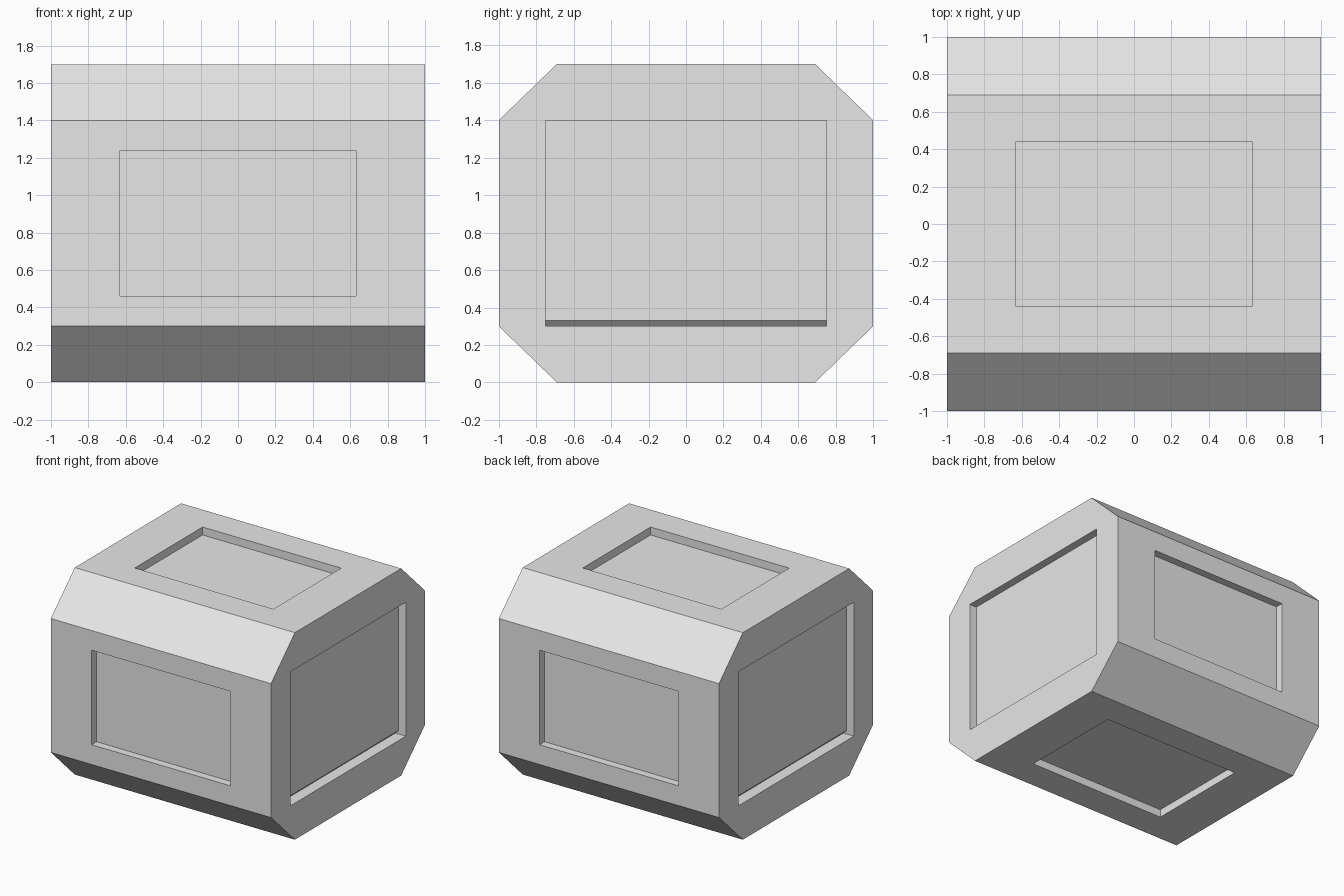
import bpy, bmesh
from mathutils import Vector

default = bpy.data.objects.get("Cube")
if default:
    bpy.data.objects.remove(default, do_unlink=True)

MID = 0.85      # height of the body's centre
DEPTH = 0.065   # depth of the recessed panels
GROOVE = 0.03   # extra slot along the foot of each end panel

# Half sizes of the panel for each facing axis (x, y, z)
PANELS = {
    0: (9, 0.75, 0.55),
    1: (0.63, 9, 0.388),
    2: (0.63, 0.44, 9),
}

grey = bpy.data.materials.new("light_grey")
grey.use_nodes = True
grey.diffuse_color = (0.8, 0.8, 0.8, 1)
grey.node_tree.nodes["Principled BSDF"].inputs["Base Color"].default_value = (0.8, 0.8, 0.8, 1)


def raise_copy(bm, face):
    """Extrude a face in place and return the new cap."""
    return bmesh.ops.extrude_discrete_faces(bm, faces=[face])["faces"][0]


def recess(bm, face, axis):
    """Cut a rectangular panel into a face."""
    normal = face.normal.copy()
    cap = raise_copy(bm, face)
    for v in cap.verts:
        v.co = Vector([max(-h, min(h, c)) for c, h in zip(v.co, PANELS[axis])])
    cap = raise_copy(bm, cap)
    bmesh.ops.translate(bm, verts=cap.verts[:], vec=-normal * DEPTH)
    if axis == 0:
        # Slanted groove along the bottom edge
        foot = -PANELS[0][2]
        bmesh.ops.bisect_plane(
            bm, geom=[cap] + cap.edges[:] + cap.verts[:],
            plane_co=(0, 0, foot + GROOVE), plane_no=(0, 0, 1))
        for v in bm.verts:
            if abs(v.co.z - foot) < 0.001 and abs(v.co.x - normal.x * (1 - DEPTH)) < 0.001:
                v.co.x -= normal.x * GROOVE


# Eight-sided prism body
bm = bmesh.new()
profile = [(-0.69, -0.85), (0.69, -0.85), (1, -0.55), (1, 0.55),
           (0.69, 0.85), (-0.69, 0.85), (-1, 0.55), (-1, -0.55)]
end = bm.faces.new([bm.verts.new((-1, y, z)) for y, z in profile])
extruded = bmesh.ops.extrude_face_region(bm, geom=[end], use_keep_orig=True)["geom"]
bmesh.ops.translate(bm, vec=(2, 0, 0),
                    verts=[g for g in extruded if isinstance(g, bmesh.types.BMVert)])
bmesh.ops.recalc_face_normals(bm, faces=bm.faces[:])
bm.normal_update()

# Panels on the six axis-facing sides, leaving the chamfers plain
targets = [(f, a) for f in bm.faces for a in range(3) if abs(f.normal[a]) > 0.99]
for face, axis in targets:
    recess(bm, face, axis)

bmesh.ops.translate(bm, verts=bm.verts[:], vec=(0, 0, MID))
bmesh.ops.recalc_face_normals(bm, faces=bm.faces[:])

mesh = bpy.data.meshes.new("panelled_block")
bm.to_mesh(mesh)
bm.free()
mesh.materials.append(grey)
block = bpy.data.objects.new("panelled_block", mesh)
bpy.context.collection.objects.link(block)
